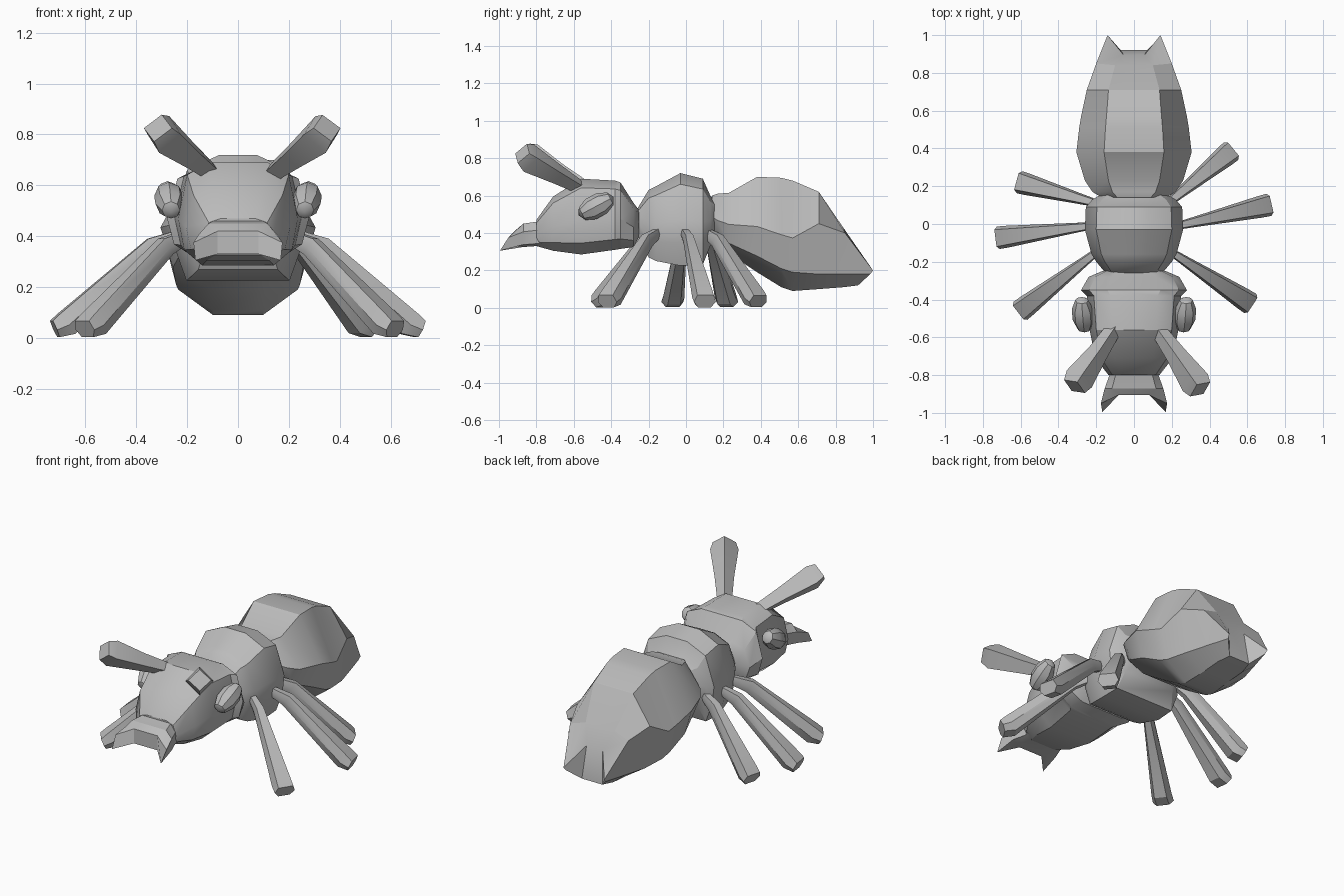
import bpy, bmesh, math
from mathutils import Vector

if "Cube" in bpy.data.objects:
    bpy.data.objects.remove(bpy.data.objects["Cube"])

grey = bpy.data.materials.new("body_grey")
grey.diffuse_color = (0.5, 0.5, 0.5, 1)
grey.use_nodes = True
grey.node_tree.nodes["Principled BSDF"].inputs["Base Color"].default_value = grey.diffuse_color


def finish(name, bm, angle=30):
    bmesh.ops.recalc_face_normals(bm, faces=bm.faces)
    mesh = bpy.data.meshes.new(name)
    bm.to_mesh(mesh)
    bm.free()
    mesh.materials.append(grey)
    ob = bpy.data.objects.new(name, mesh)
    bpy.context.collection.objects.link(ob)
    bpy.ops.object.select_all(action='DESELECT')
    bpy.context.view_layer.objects.active = ob
    ob.select_set(True)
    bpy.ops.object.shade_smooth_by_angle(angle=math.radians(angle))
    return ob


def body(name, profile, sections, ends=()):
    """Symmetric loft along y. Sections: y, half width, top z, bottom z.
    Ends: explicit right-hand points of extra rings, for forked tips."""
    bm = bmesh.new()
    halves = [[(fx * w, y, zb + fz * (zt - zb)) for fx, fz in profile]
              for y, w, zt, zb in sections] + list(ends)
    n = len(profile)
    rings = []
    for h in halves:
        right = [bm.verts.new(p) for p in h]
        left = [bm.verts.new((-x, y, z)) for x, y, z in reversed(h)]
        rings.append(right + left)
    for a, b in zip(rings, rings[1:]):
        for i in range(2 * n):
            j = (i + 1) % (2 * n)
            bm.faces.new((a[i], a[j], b[j], b[i]))
    for r in (rings[0], rings[-1]):
        bm.faces.new(r[:n])
        bm.faces.new(r[n:])
        bm.faces.new((r[0], r[n - 1], r[n], r[-1]))
    return finish(name, bm)


def limb(name, stations, section, up=Vector((0, 0, 1))):
    """Loft a small section along a path. Stations: point, half width, half height."""
    bm = bmesh.new()
    pts = [Vector(s[0]) for s in stations]
    rings = []
    for i, (p, w, h) in enumerate(stations):
        d = (pts[min(i + 1, len(pts) - 1)] - pts[max(i - 1, 0)]).normalized()
        side = d.cross(up).normalized()
        over = side.cross(d)
        rings.append([bm.verts.new(pts[i] + side * (u * w) + over * (v * h))
                      for u, v in section])
    n = len(section)
    for a, b in zip(rings, rings[1:]):
        for i in range(n):
            j = (i + 1) % n
            bm.faces.new((a[i], a[j], b[j], b[i]))
    bm.faces.new(rings[0])
    bm.faces.new(rings[-1])
    return finish(name, bm)


# Head
body("head", [(.5, 1), (.85, .88), (1, .45), (.9, .15), (.6, 0)], [
    (-.25, .17, .52, .385), (-.28, .24, .56, .325), (-.35, .28, .67, .315),
    (-.38, .25, .68, .31), (-.56, .235, .69, .285), (-.71, .205, .595, .305),
    (-.80, .135, .47, .33)])

# Jaw with two pincer tips
body("jaw", [(.75, 1), (1, .65), (1, .1), (.65, 0)], [
    (-.76, .13, .47, .33), (-.80, .13, .46, .33), (-.87, .155, .45, .325)],
    ends=[[(.08, -.905, .42), (.175, -.95, .375), (.168, -.995, .305), (.08, -.905, .33)]])

# Thorax
body("thorax", [(.28, 1), (.77, .88), (1, .5), (.95, .25), (.78, 0)], [
    (-.26, .15, .53, .39), (-.20, .20, .63, .27), (-.16, .225, .65, .25),
    (-.03, .26, .72, .225), (.09, .255, .69, .23), (.13, .22, .60, .33),
    (.17, .15, .56, .40)])

# Abdomen with a forked tail
body("abdomen", [(.52, 1), (1, .48), (.84, .17), (.35, 0)], [
    (.14, .17, .60, .38), (.17, .22, .61, .335), (.23, .26, .615, .29),
    (.38, .305, .70, .19), (.51, .29, .695, .11), (.57, .28, .68, .09)],
    ends=[[(.135, .71, .62), (.25, .71, .45), (.215, .71, .18), (.09, .71, .10)],
          [(.10, .84, .43), (.20, .85, .40), (.175, .85, .18), (.09, .84, .11)],
          [(.055, .895, .32), (.14, 1.0, .20), (.135, .985, .18), (.07, .92, .12)]])

# Legs: thin at the hip, widening to a broad blunt foot
leg_section = [(-1, -.1), (-.75, 1), (.75, 1), (1, -.1), (.6, -1), (-.6, -1)]
legs = {
    "front_right_leg": ((.20, -.15), (.63, -.43)),
    "front_left_leg": ((-.20, -.15), (-.615, -.47)),
    "middle_right_leg": ((.23, -.01), (.73, .105)),
    "middle_left_leg": ((-.23, -.01), (-.735, -.075)),
    "back_right_leg": ((.18, .11), (.525, .395)),
    "back_left_leg": ((-.20, .11), (-.62, .225)),
}
for name, (hip, foot) in legs.items():
    def at(t, z):
        return (hip[0] + (foot[0] - hip[0]) * t, hip[1] + (foot[1] - hip[1]) * t, z)
    limb(name, [(at(0, .40), .02, .025), (at(.2, .36), .028, .038),
                (at(.88, .055), .058, .05), (at(.97, .035), .06, .035)], leg_section)

# Antennae: bars with a diamond section, widening to the tip
diamond = [(0, 1), (1, 0), (0, -1), (-1, 0)]
for name, *path in (
        ("right_antenna", (.12, -.55, .635), (.22, -.69, .715),
         (.325, -.84, .80), (.35, -.875, .825)),
        ("left_antenna", (-.09, -.53, .64), (-.19, -.68, .72),
         (-.29, -.82, .80), (-.315, -.86, .825))):
    limb(name, list(zip(path, (.04, .055, .08, .065), (.035, .055, .08, .06))), diamond)

# Eyes: faceted, tilted ovals
for name, s in (("right_eye", 1), ("left_eye", -1)):
    bm = bmesh.new()
    bmesh.ops.create_uvsphere(bm, u_segments=8, v_segments=5, radius=1)
    t = math.radians(28)
    for v in bm.verts:
        x, y, z = v.co
        a, b = z * .106, y * .064
        v.co = (s * (.27 + x * .06 + z * .008), -.48 + a * math.cos(t) - b * math.sin(t),
                .543 + a * math.sin(t) + b * math.cos(t))
    finish(name, bm)
